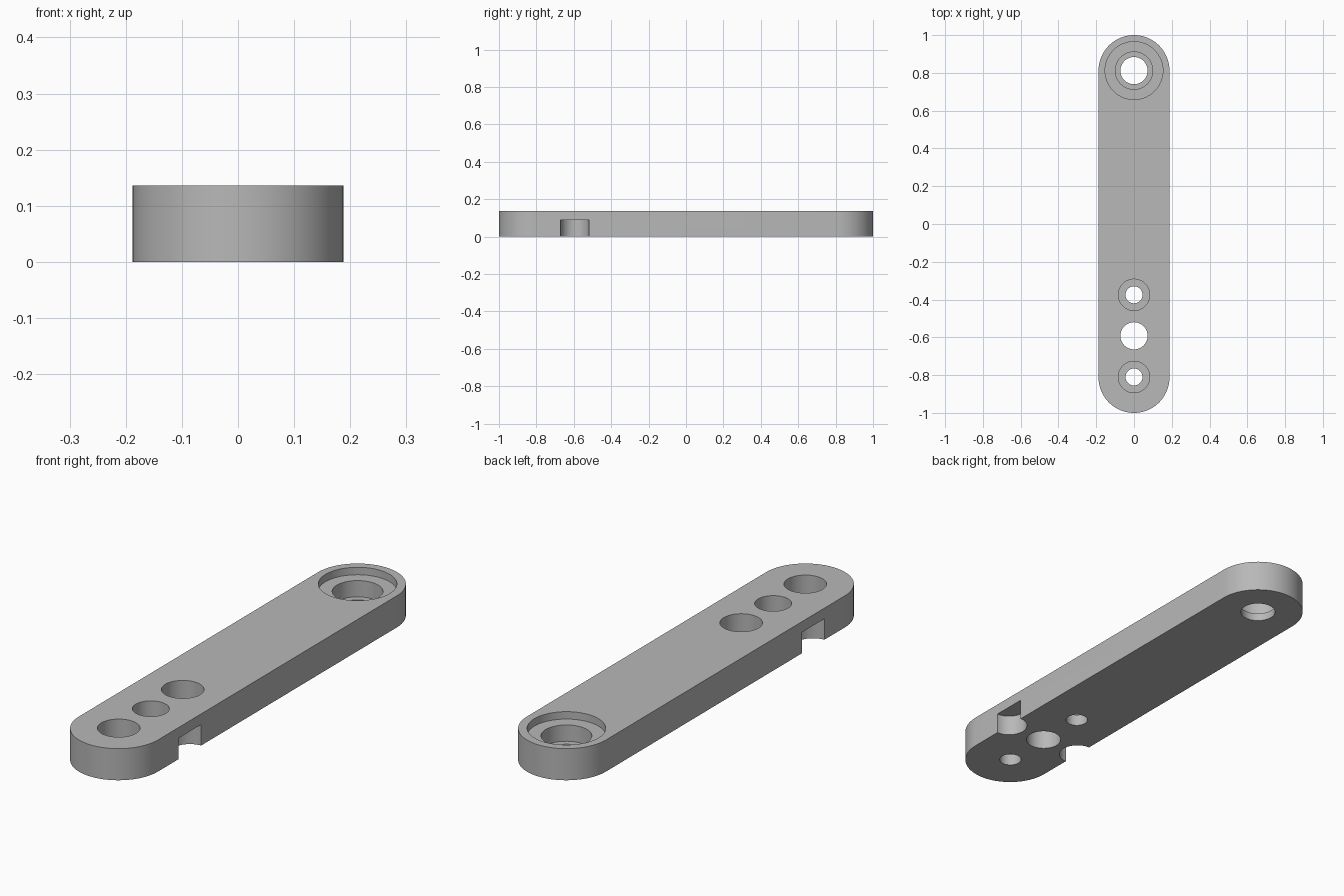
import bpy, bmesh
from math import pi, sin, cos, radians

cube = bpy.data.objects.get("Cube")
if cube:
    bpy.data.objects.remove(cube, do_unlink=True)

HALF_W, THICK = 0.188, 0.136
END_Y = 1 - HALF_W
SEGS = 64

grey = bpy.data.materials.new("plain_grey")
grey.use_nodes = True
grey.diffuse_color = (0.48, 0.48, 0.48, 1)
grey.node_tree.nodes["Principled BSDF"].inputs["Base Color"].default_value = grey.diffuse_color


def prism(name, outline, z0, z1):
    """Extrude a closed xy outline from z0 to z1."""
    bm = bmesh.new()
    face = bm.faces.new([bm.verts.new((x, y, z0)) for x, y in outline])
    top = bmesh.ops.extrude_face_region(bm, geom=[face])["geom"]
    for v in top:
        if isinstance(v, bmesh.types.BMVert):
            v.co.z = z1
    bmesh.ops.recalc_face_normals(bm, faces=bm.faces)
    mesh = bpy.data.meshes.new(name)
    bm.to_mesh(mesh)
    bm.free()
    mesh.materials.append(grey)
    obj = bpy.data.objects.new(name, mesh)
    bpy.context.collection.objects.link(obj)
    return obj


def arc(x, y, r, start, sweep, n):
    return [(x + r * cos(start + sweep * i / n), y + r * sin(start + sweep * i / n))
            for i in range(n + 1)]


def bore(body, x, y, r, z0, z1):
    """Cut a round pocket out of the body."""
    cutter = prism("bore_cutter", arc(x, y, r, 0, 2 * pi, SEGS)[:-1], z0, z1)
    cutter.hide_render = True
    mod = body.modifiers.new("bore", "BOOLEAN")
    mod.operation, mod.solver, mod.object = "DIFFERENCE", "EXACT", cutter
    bpy.context.view_layer.objects.active = body
    bpy.ops.object.modifier_apply(modifier=mod.name)
    bpy.data.objects.remove(cutter, do_unlink=True)


# Bar with rounded ends
outline = arc(0, END_Y, HALF_W, 0, pi, SEGS // 2) + arc(0, -END_Y, HALF_W, pi, pi, SEGS // 2)
bar = prism("link_bar", outline, 0, THICK)

BELOW, ABOVE = -0.1, THICK + 0.1

# Stepped bearing seat at the back end
for r, z in ((0.153, 0.104), (0.099, 0.034), (0.072, BELOW)):
    bore(bar, 0, END_Y, r, z, ABOVE)

# Two counterbored screw holes around a plain hole
for y in (-0.375, -0.81):
    bore(bar, 0, y, 0.083, 0.05, ABOVE)
    bore(bar, 0, y, 0.045, BELOW, ABOVE)
bore(bar, 0, -0.592, 0.072, BELOW, ABOVE)

# Half-round notches under both long sides
for side in (-1, 1):
    bore(bar, side * HALF_W, -0.595, 0.076, BELOW, 0.09)

bpy.ops.object.select_all(action="DESELECT")
bar.select_set(True)
bpy.context.view_layer.objects.active = bar
bpy.ops.object.shade_smooth_by_angle(angle=radians(30))
